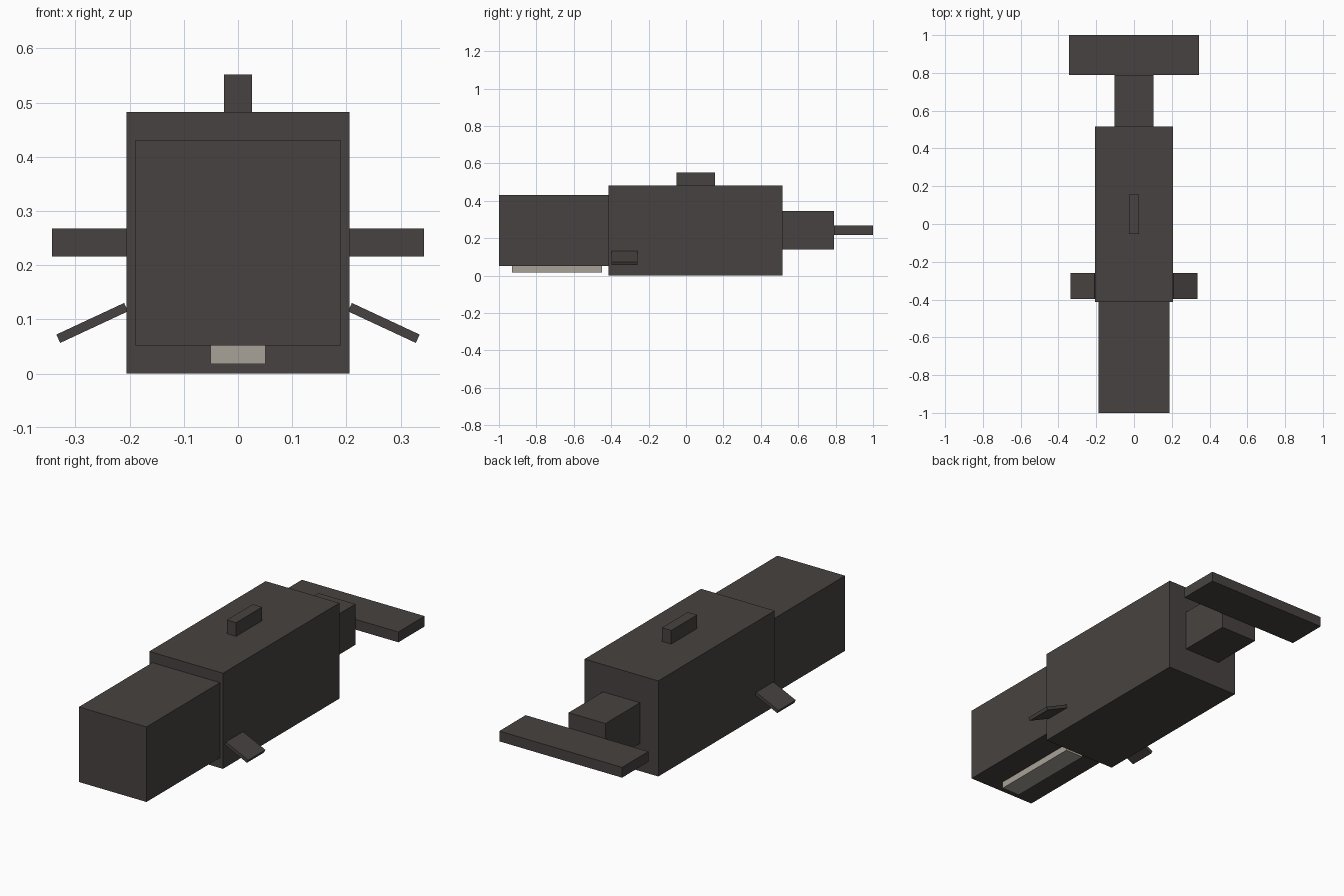
import bpy
import math
from mathutils import Matrix, Vector

default = bpy.data.objects.get("Cube")
if default:
    bpy.data.objects.remove(default, do_unlink=True)


def make_material(name, rgb):
    mat = bpy.data.materials.new(name)
    mat.use_nodes = True
    color = (*rgb, 1.0)
    mat.diffuse_color = color
    bsdf = mat.node_tree.nodes["Principled BSDF"]
    bsdf.inputs["Base Color"].default_value = color
    bsdf.inputs["Roughness"].default_value = 0.9
    return mat


def box(name, low, high, mat, tilt=0.0):
    """Flat-sided box between two corners, tilted about its own y axis."""
    low, high = Vector(low), Vector(high)
    bpy.ops.mesh.primitive_cube_add(size=1)
    obj = bpy.context.object
    obj.name = obj.data.name = name
    obj.data.transform(Matrix.Diagonal((*(high - low), 1.0)))
    obj.location = (low + high) / 2
    obj.rotation_euler.y = tilt
    obj.data.materials.append(mat)
    return obj


skin = make_material("charcoal skin", (0.064, 0.055, 0.052))
pale = make_material("pale jaw", (0.39, 0.365, 0.31))

# Head, jaw and trunk
box("head", (-0.189, -1.0, 0.052), (0.189, -0.414, 0.431), skin)
box("lower_jaw", (-0.051, -0.93, 0.018), (0.051, -0.45, 0.052), pale)
box("body", (-0.206, -0.414, 0.0), (0.206, 0.515, 0.483), skin)
box("dorsal_fin", (-0.026, -0.052, 0.483), (0.026, 0.155, 0.552), skin)

# Tail and fluke
box("tail", (-0.103, 0.515, 0.139), (0.103, 0.79, 0.345), skin)
box("tail_fluke", (-0.343, 0.79, 0.216), (0.343, 1.0, 0.268), skin)

# Drooping flippers
for side, sign in (("left", 1), ("right", -1)):
    x = sign * 0.269
    box(side + "_flipper", (x - 0.069, -0.397, 0.085), (x + 0.069, -0.26, 0.102),
        skin, tilt=sign * math.radians(25))
